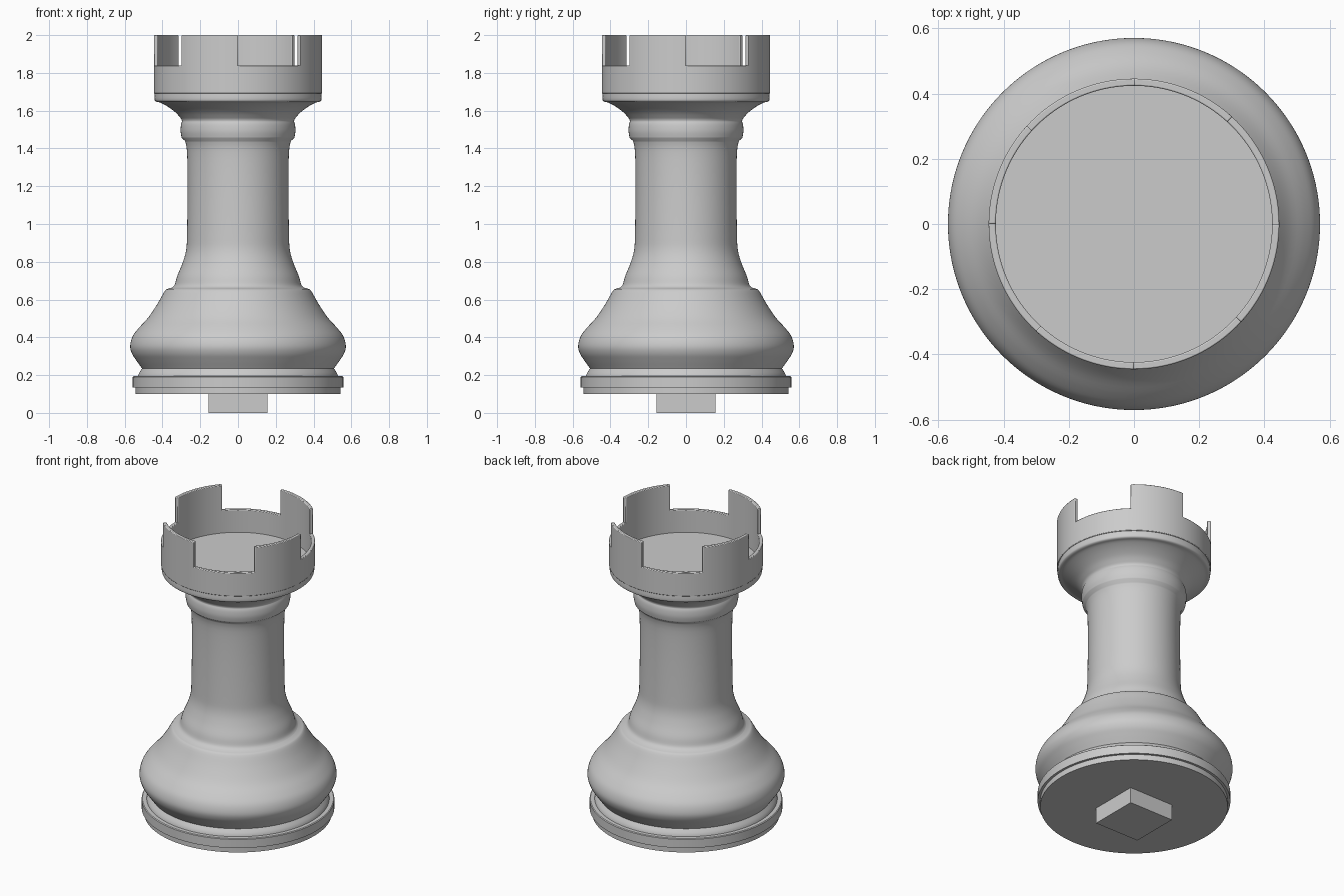
import bpy, bmesh, math
from mathutils import Vector

cube = bpy.data.objects.get("Cube")
if cube:
    bpy.data.objects.remove(cube, do_unlink=True)

grey = bpy.data.materials.new("plain grey")
grey.use_nodes = True
COLOUR = (0.6, 0.6, 0.6, 1)
grey.diffuse_color = COLOUR
grey.node_tree.nodes["Principled BSDF"].inputs["Base Color"].default_value = COLOUR
STEPS = 144


def finish(name, bm, angle=35):
    bmesh.ops.recalc_face_normals(bm, faces=bm.faces)
    mesh = bpy.data.meshes.new(name)
    bm.to_mesh(mesh)
    bm.free()
    obj = bpy.data.objects.new(name, mesh)
    bpy.context.collection.objects.link(obj)
    mesh.materials.append(grey)
    bpy.ops.object.select_all(action='DESELECT')
    obj.select_set(True)
    bpy.context.view_layer.objects.active = obj
    bpy.ops.object.shade_smooth_by_angle(angle=math.radians(angle))
    return obj


def smooth(points, n=4):
    """Catmull-Rom curve through (radius, height) points."""
    p = [Vector(q) for q in points]
    p = [p[0]] + p + [p[-1]]
    out = []
    for a, b, c, d in zip(p, p[1:], p[2:], p[3:]):
        for i in range(n):
            t = i / n
            out.append(0.5 * (2 * b + (c - a) * t + (2 * a - 5 * b + 4 * c - d) * t * t
                              + (3 * b - a - 3 * c + d) * t ** 3))
    return out + [p[-1]]


def lathe(profile, closed=False):
    bm = bmesh.new()
    verts = [bm.verts.new((r, 0, z)) for r, z in profile]
    edges = [bm.edges.new(pair) for pair in zip(verts, verts[1:])]
    if closed:
        edges.append(bm.edges.new((verts[-1], verts[0])))
    bmesh.ops.spin(bm, geom=verts + edges, cent=(0, 0, 0), axis=(0, 0, 1),
                   angle=math.tau, steps=STEPS)
    bmesh.ops.remove_doubles(bm, verts=bm.verts, dist=0.0005)
    return bm


# Stepped base disc
finish("base_disc", lathe([(0, 0.1), (0.543, 0.1), (0.543, 0.135), (0.558, 0.135),
                           (0.558, 0.19), (0.553, 0.194), (0, 0.194)]))

# Turned body: foot moulding, bulge, shoulder, shaft, collar and flared head
foot = smooth([(0.53, 0.19), (0.524, 0.21), (0.508, 0.235)])
bulge = smooth([(0.515, 0.245), (0.54, 0.28), (0.562, 0.315), (0.571, 0.355), (0.558, 0.405),
                (0.525, 0.45), (0.475, 0.505), (0.425, 0.58), (0.388, 0.645), (0.372, 0.657)])
shaft = smooth([(0.348, 0.664), (0.335, 0.68), (0.322, 0.725), (0.295, 0.79), (0.275, 0.86),
                (0.27, 0.95), (0.267, 1.2), (0.27, 1.38), (0.28, 1.44)])
collar = smooth([(0.298, 1.455), (0.304, 1.49), (0.302, 1.525), (0.296, 1.545)])
flare = smooth([(0.302, 1.558), (0.33, 1.59), (0.37, 1.62), (0.41, 1.642), (0.434, 1.648),
                (0.442, 1.66), (0.441, 1.695)])
finish("body", lathe([(0, 0.19)] + foot + bulge + shaft + collar + flare + [(0, 1.695)]), 45)

# Crown wall: a low ring whose top faces are raised into four battlements
bm = lathe([(0.446, 1.69), (0.446, 1.84), (0.424, 1.84), (0.424, 1.69)], closed=True)
raised = []
for f in bm.faces:
    c = f.calc_center_median()
    quarter = math.degrees(math.atan2(c.y, c.x)) % 90
    if c.z > 1.83 and quarter > 47.5:
        raised.append(f)
new = bmesh.ops.extrude_face_region(bm, geom=raised)["geom"]
bmesh.ops.translate(bm, vec=(0, 0, 0.16),
                    verts=[v for v in new if isinstance(v, bmesh.types.BMVert)])
crown = finish("crown_wall", bm)
bevel = crown.modifiers.new("soft edges", 'BEVEL')
bevel.width = 0.004
bevel.segments = 2
bevel.limit_method = 'ANGLE'
bevel.angle_limit = math.radians(40)

# Square peg under the base
bm = bmesh.new()
bmesh.ops.create_cube(bm, size=1)
bmesh.ops.scale(bm, vec=(0.312, 0.312, 0.11), verts=bm.verts)
bmesh.ops.translate(bm, vec=(0, 0, 0.055), verts=bm.verts)
finish("peg", bm)
